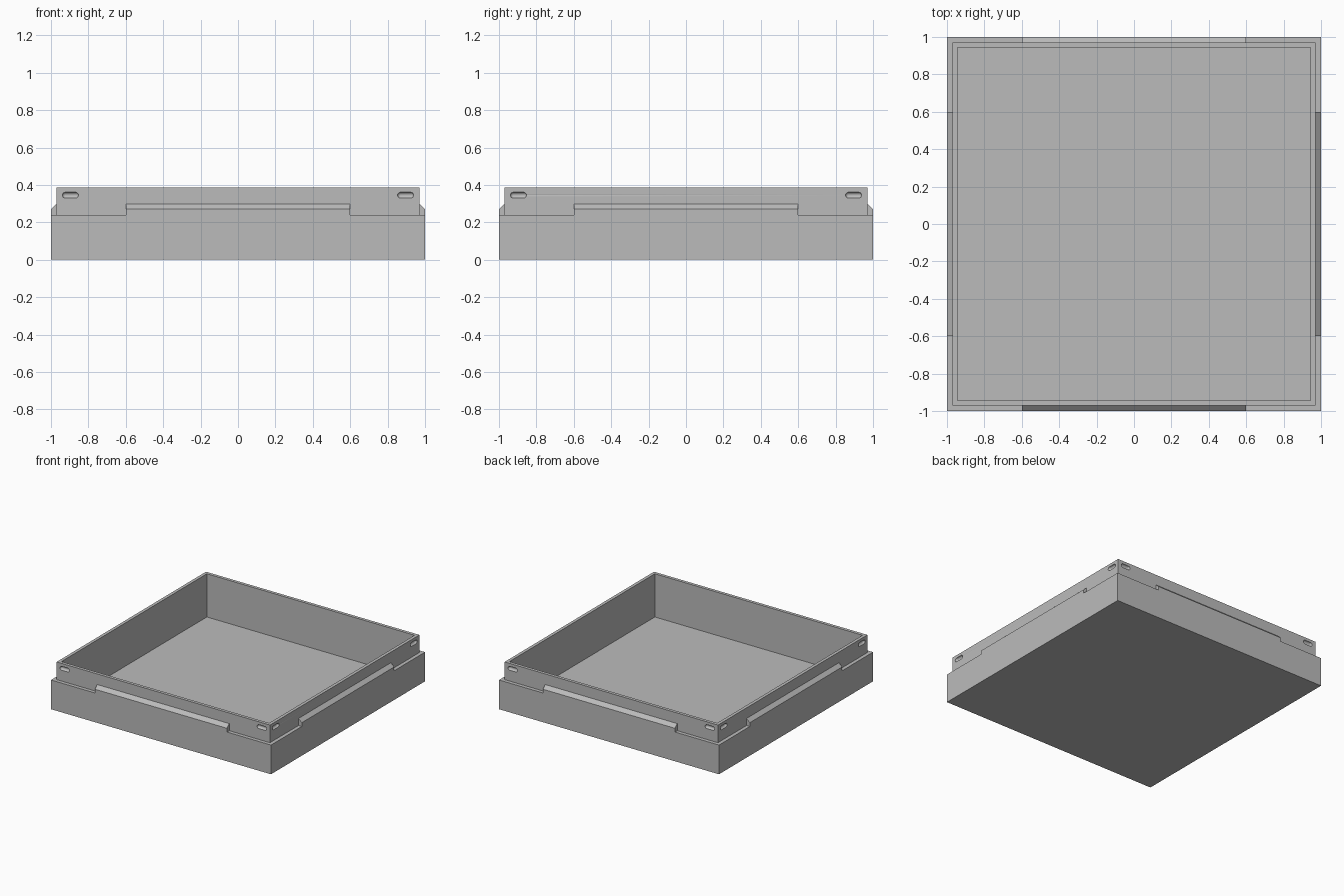
import bpy, bmesh
from math import pi
from mathutils import Matrix, Vector

cube = bpy.data.objects.get("Cube")
if cube:
    bpy.data.objects.remove(cube, do_unlink=True)

HALF, NECK, INNER = 1.0, 0.97, 0.944      # half widths
LEDGE, RIM, FLOOR = 0.24, 0.385, 0.03     # heights
GREY = (0.5, 0.5, 0.5, 1)

grey = bpy.data.materials.new("plain grey")
grey.use_nodes = True
grey.diffuse_color = GREY
grey.node_tree.nodes["Principled BSDF"].inputs["Base Color"].default_value = GREY


def finish(name, bm):
    bmesh.ops.recalc_face_normals(bm, faces=bm.faces[:])
    mesh = bpy.data.meshes.new(name)
    bm.to_mesh(mesh)
    bm.free()
    mesh.materials.append(grey)
    obj = bpy.data.objects.new(name, mesh)
    bpy.context.collection.objects.link(obj)
    return obj


def turn(side):
    return Matrix.Rotation(side * pi / 2, 4, 'Z')


# Tray body: square rings swept along the wall profile
bm = bmesh.new()
profile = [(HALF, 0), (HALF, LEDGE), (NECK, LEDGE), (NECK, RIM), (INNER, RIM), (INNER, FLOOR)]
rings = [[bm.verts.new((sx * r, sy * r, z)) for sx, sy in ((-1, -1), (1, -1), (1, 1), (-1, 1))]
         for r, z in profile]
for low, high in zip(rings, rings[1:]):
    for i in range(4):
        j = (i + 1) % 4
        bm.faces.new((low[i], low[j], high[j], high[i]))
bm.faces.new(rings[0])
bm.faces.new(rings[-1])
tray = finish("tray_body", bm)

# Rounded grooves near the ends of each neck wall
bm = bmesh.new()
RADIUS, REACH = 0.016, 0.027
for side in range(4):
    for end in (-1, 1):
        place = turn(side) @ Matrix.Translation((end * 0.896, -NECK, 0.345))
        ball = bmesh.ops.create_uvsphere(bm, u_segments=16, v_segments=12, radius=RADIUS)["verts"]
        # Split the ball at its equator and stretch it into a capsule
        hull = []
        for v in ball:
            for shift in ((-REACH, REACH) if abs(v.co.z) < 1e-5 else (REACH if v.co.z > 0 else -REACH,)):
                hull.append(v.co + Vector((0, 0, shift)))
        bmesh.ops.delete(bm, geom=ball, context='VERTS')
        lay = Matrix.Rotation(pi / 2, 4, 'Y')
        verts = [bm.verts.new(place @ lay @ co) for co in hull]
        bmesh.ops.convex_hull(bm, input=verts)
cutter = finish("groove_cutter", bm)
cutter.hide_render = True
cutter.hide_set(True)

cut = tray.modifiers.new("grooves", 'BOOLEAN')
cut.operation = 'DIFFERENCE'
cut.solver = 'EXACT'
cut.object = cutter
bpy.context.view_layer.objects.active = tray
tray.select_set(True)
bpy.ops.object.modifier_apply(modifier=cut.name)
bpy.data.objects.remove(cutter, do_unlink=True)
bpy.ops.object.shade_smooth_by_angle(angle=pi / 6)

# Chamfered stop bar on the ledge of each side
bar_profile = [(HALF, LEDGE), (HALF, 0.271), (NECK, 0.298), (NECK, LEDGE)]
for side, name in enumerate(("front", "left", "back", "right")):
    bm = bmesh.new()
    ends = [[bm.verts.new(turn(side) @ Vector((x, -r, z))) for r, z in bar_profile]
            for x in (-0.6, 0.6)]
    bm.faces.new(ends[0])
    bm.faces.new(ends[1])
    for i in range(4):
        j = (i + 1) % 4
        bm.faces.new((ends[0][i], ends[0][j], ends[1][j], ends[1][i]))
    finish(name + "_stop_bar", bm)
